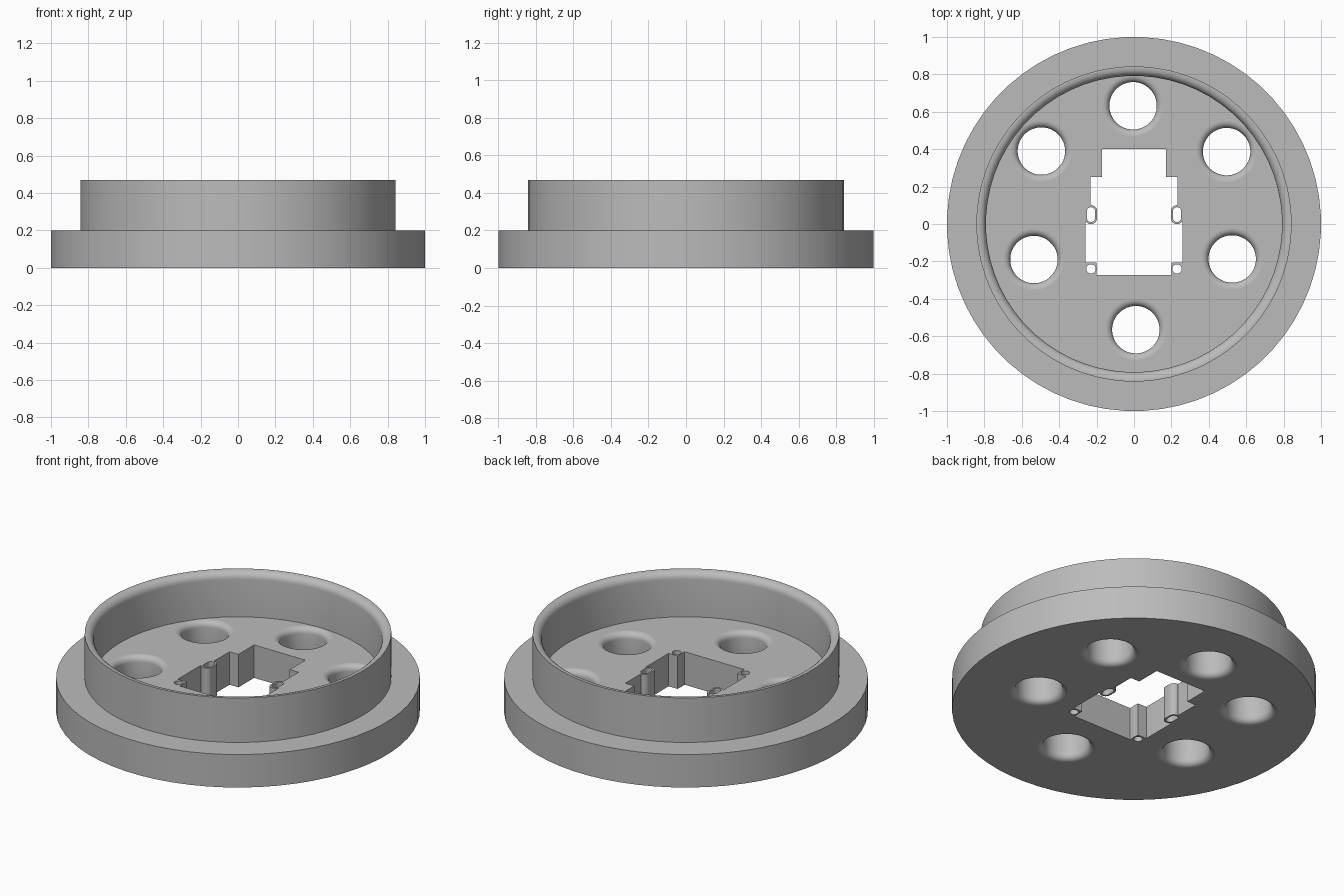
import bpy, bmesh, math

if "Cube" in bpy.data.objects:
    bpy.data.objects.remove(bpy.data.objects["Cube"])

GREY = (0.5, 0.5, 0.5)
grey = bpy.data.materials.new("plain grey")
grey.use_nodes = True
grey.diffuse_color = (*GREY, 1)
grey.node_tree.nodes["Principled BSDF"].inputs["Base Color"].default_value = (*GREY, 1)

THICK = 0.2   # plate thickness, also the inner floor height
RIM = 0.47    # top of the raised ring


def finish(name, bm):
    bmesh.ops.recalc_face_normals(bm, faces=bm.faces[:])
    mesh = bpy.data.meshes.new(name)
    bm.to_mesh(mesh)
    bm.free()
    mesh.materials.append(grey)
    obj = bpy.data.objects.new(name, mesh)
    bpy.context.collection.objects.link(obj)
    return obj


def loft(name, rings, closed=False):
    """Skin equal-length point loops; cap the ends, or join them into a tube."""
    bm = bmesh.new()
    loops = [[bm.verts.new(p) for p in ring] for ring in rings]
    pairs = list(zip(loops, loops[1:]))
    if closed:
        pairs.append((loops[-1], loops[0]))
    else:
        bm.faces.new(loops[0])
        bm.faces.new(loops[-1])
    n = len(loops[0])
    for a, b in pairs:
        for i in range(n):
            j = (i + 1) % n
            bm.faces.new((a[i], a[j], b[j], b[i]))
    return finish(name, bm)


def outline(r, z, x=0, y=0, stretch=0, n=64):
    """Circle, or an upright capsule when stretch is above zero."""
    pts = []
    for i in range(n):
        a = 2 * math.pi * (i + 0.5) / n
        shift = math.copysign(stretch, math.sin(a))
        pts.append((x + r * math.cos(a), y + shift + r * math.sin(a), z))
    return pts


def arc(cx, cz, r, start, end, steps=6):
    angles = [math.radians(start + (end - start) * i / steps) for i in range(steps + 1)]
    return [(cx + r * math.cos(a), cz + r * math.sin(a)) for a in angles]


def cut(target, cutter):
    mod = target.modifiers.new("cut", "BOOLEAN")
    mod.operation = "DIFFERENCE"
    mod.solver = "EXACT"
    mod.object = cutter
    bpy.context.view_layer.objects.active = target
    bpy.ops.object.modifier_apply(modifier=mod.name)
    bpy.data.objects.remove(cutter)


def smooth(obj):
    bpy.ops.object.select_all(action="DESELECT")
    obj.select_set(True)
    bpy.context.view_layer.objects.active = obj
    bpy.ops.object.shade_smooth_by_angle(angle=math.radians(35))
    for face in obj.data.polygons:   # keep level faces truly flat
        if abs(face.normal.z) > 0.999:
            face.use_smooth = False


# Flanged plate with a raised ring, rounded on its inner lip
profile = [(1, 0), (1, THICK), (0.843, THICK), (0.843, RIM)]
profile += arc(0.835, RIM - 0.043, 0.043, 90, 180)
profile += [(0.792, THICK)]
body = loft("flanged_plate", [outline(r, z) for r, z in profile])

# Six round holes, flared at both faces
HOLE, FLARE = 0.127, 0.035
flare = arc(HOLE + FLARE, FLARE, FLARE, 270, 180)
flare += [(r, THICK - z) for r, z in reversed(flare)]
flare = [(HOLE + FLARE, -0.01)] + flare + [(HOLE + FLARE, THICK + 0.001)]
for x, y in [(-0.005, 0.632), (-0.495, 0.39), (0.495, 0.387),
             (-0.535, -0.19), (0.525, -0.187), (0.01, -0.565)]:
    cut(body, loft("hole_cutter", [outline(r, z, x, y, n=40) for r, z in flare]))

# Stepped opening in the middle
half = [(0.172, 0.4), (0.172, 0.25), (0.232, 0.25), (0.232, 0.05),
        (0.26, 0.05), (0.26, -0.205), (0.2, -0.205), (0.2, -0.272)]
shape = half + [(-x, y) for x, y in reversed(half)]
cut(body, loft("opening_cutter", [[(x, y, z) for x, y in shape] for z in (-0.1, 0.3)]))

# Hollow posts at the sides of the opening: slotted at the back, round at the front
posts = []
for side, sx in (("left", 1), ("right", -1)):
    for end, y, stretch, outer, inner in (("back", 0.05, 0.018, 0.033, 0.022),
                                          ("front", -0.24, 0, 0.032, 0.025)):
        place = dict(x=sx * 0.23, y=y, stretch=stretch, n=24)
        cut(body, loft("post_cutter", [outline(outer - 0.001, z, **place) for z in (-0.1, 0.3)]))
        section = [(outer, 0), (outer, THICK), (inner, THICK), (inner, 0)]
        posts.append(loft(f"{end}_post_{side}",
                          [outline(r, z, **place) for r, z in section], closed=True))

for obj in [body] + posts:
    smooth(obj)
